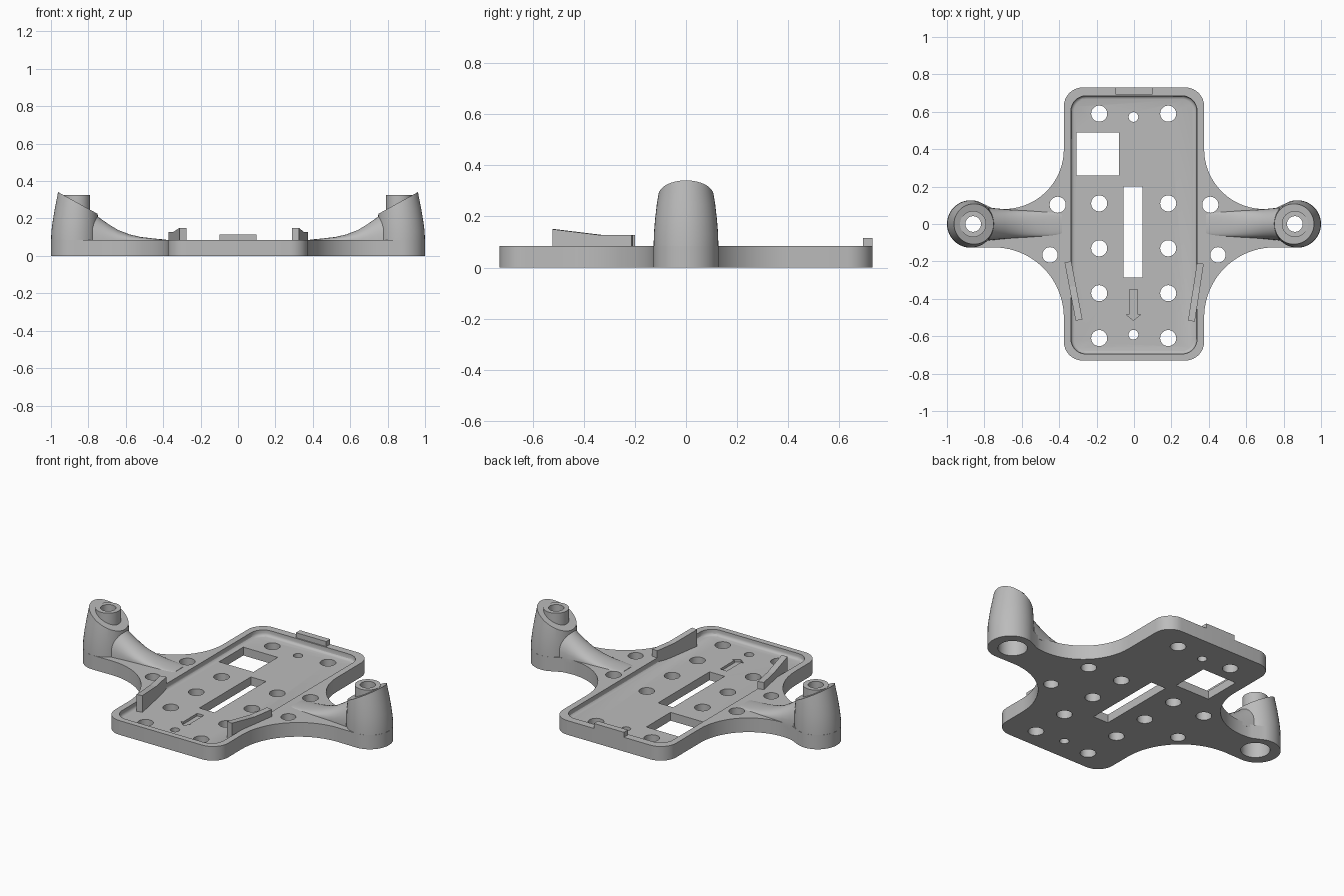
import bpy, bmesh, math
from mathutils import Vector

if "Cube" in bpy.data.objects:
    bpy.data.objects.remove(bpy.data.objects["Cube"])

grey = bpy.data.materials.new("plain grey")
grey.use_nodes = True
colour = (0.5, 0.5, 0.5, 1)
grey.diffuse_color = colour
grey.node_tree.nodes["Principled BSDF"].inputs["Base Color"].default_value = colour

TOP, FLOOR = 0.085, 0.05      # rim height and pocket floor height
POD_X = 0.86                  # centre of each end boss


def finish(name, bm):
    bmesh.ops.recalc_face_normals(bm, faces=bm.faces)
    mesh = bpy.data.meshes.new(name)
    bm.to_mesh(mesh)
    bm.free()
    obj = bpy.data.objects.new(name, mesh)
    bpy.context.collection.objects.link(obj)
    mesh.materials.append(grey)
    return obj


def add_prism(bm, points, vec):
    face = bm.faces.new([bm.verts.new(p) for p in points])
    ext = bmesh.ops.extrude_face_region(bm, geom=[face])
    moved = [v for v in ext["geom"] if isinstance(v, bmesh.types.BMVert)]
    bmesh.ops.translate(bm, verts=moved, vec=vec)


def add_slab(bm, outline, z0, z1):
    add_prism(bm, [(x, y, z0) for x, y in outline], (0, 0, z1 - z0))


def arc(cx, cy, r, a0, a1, n):
    angles = [math.radians(a0 + (a1 - a0) * i / n) for i in range(n + 1)]
    return [(cx + r * math.cos(a), cy + r * math.sin(a)) for a in angles]


def circle(cx, cy, r, n=32):
    return arc(cx, cy, r, 0, 360, n)[:-1]


def rectangle(x0, x1, y0, y1):
    return [(x0, y0), (x1, y0), (x1, y1), (x0, y1)]


def loft(bm, rings):
    rows = [[bm.verts.new(p) for p in ring] for ring in rings]
    n = len(rows[0])
    for a, b in zip(rows, rows[1:]):
        for i in range(n):
            j = (i + 1) % n
            bm.faces.new((a[i], a[j], b[j], b[i]))
    bm.faces.new(rows[0])
    bm.faces.new(rows[-1])


def apply(obj, mod):
    bpy.context.view_layer.objects.active = obj
    bpy.ops.object.modifier_apply(modifier=mod.name)


def boolean(obj, other, operation="DIFFERENCE"):
    other.hide_render = True
    mod = obj.modifiers.new("boolean", "BOOLEAN")
    mod.operation, mod.solver, mod.object = operation, "EXACT", other
    apply(obj, mod)
    bpy.data.objects.remove(other)


def mirror(obj):
    mod = obj.modifiers.new("mirror", "MIRROR")
    mod.use_mirror_merge = False
    apply(obj, mod)


# Base plate: rounded rectangle with concave flares running out to round ends
half = (arc(0.275, -0.63, 0.1, -90, 0, 8)
        + arc(0.75, -0.5, 0.375, 180, 90, 20)
        + arc(0.873, 0, 0.127, -92, 110, 28)
        + arc(0.695, 0.4, 0.32, -78, -180, 20)
        + arc(0.275, 0.63, 0.1, 0, 90, 8))
bm = bmesh.new()
add_slab(bm, half + [(-x, y) for x, y in reversed(half)], 0, TOP)
plate = finish("base_plate", bm)

# Shallow pocket with softened bottom edge
px, y0, y1, r = 0.337, -0.695, 0.685, 0.08
pocket = (arc(px - r, y0 + r, r, -90, 0, 8) + arc(px - r, y1 - r, r, 0, 90, 8)
          + arc(r - px, y1 - r, r, 90, 180, 8) + arc(r - px, y0 + r, r, 180, 270, 8))
bm = bmesh.new()
add_slab(bm, pocket, FLOOR, 0.2)
low = [e for e in bm.edges if all(v.co.z < FLOOR + 0.001 for v in e.verts)]
bmesh.ops.bevel(bm, geom=low, offset=0.018, segments=3, profile=0.5, affect="EDGES")
boolean(plate, finish("pocket_cutter", bm))

# Through holes, slot and square window
bm = bmesh.new()
for row in range(5):
    y = 0.59 - 0.24 * row
    y = y if row == 0 else 0.11 - 0.24 * (row - 1)
    for x in (-0.186, 0.183):
        add_slab(bm, circle(x, y, 0.043), -0.1, 0.3)
for y in (0.572, -0.592):
    add_slab(bm, circle(-0.003, y, 0.026), -0.1, 0.3)
for side in (-1, 1):
    add_slab(bm, circle(side * 0.408, 0.103, 0.043), -0.1, 0.3)
    add_slab(bm, circle(side * 0.449, -0.165, 0.041), -0.1, 0.3)
    add_slab(bm, circle(side * POD_X, 0, 0.08), -0.1, 0.3)
add_slab(bm, rectangle(-0.055, 0.045, -0.287, 0.2), -0.1, 0.3)
add_slab(bm, rectangle(-0.308, -0.08, 0.26, 0.49), -0.1, 0.3)
boolean(plate, finish("hole_cutter", bm))

# Engraved direction arrow
bm = bmesh.new()
side = [(0.022, -0.35), (0.022, -0.485), (0.038, -0.485)]
arrow = side + [(0, -0.515)] + [(-x, y) for x, y in reversed(side)]
add_slab(bm, [(x - 0.003, y) for x, y in arrow], FLOOR - 0.015, 0.2)
boolean(plate, finish("arrow_cutter", bm))

# End pods: tapered round towers sliced by an inward slope
bm = bmesh.new()
levels = [(0.075, 0.873, 0.1265), (0.13, 0.872, 0.126), (0.19, 0.869, 0.121),
          (0.25, 0.866, 0.114), (0.31, 0.864, 0.104), (0.38, 0.86, 0.095)]
loft(bm, [[(x, y, z) for x, y in circle(cx, 0, rad, 40)] for z, cx, rad in levels])
bmesh.ops.bisect_plane(bm, geom=bm.verts[:] + bm.edges[:] + bm.faces[:],
                       plane_co=(0.96, 0, 0.34), plane_no=Vector((-0.55, 0, 1)),
                       clear_outer=True)
bmesh.ops.holes_fill(bm, edges=[e for e in bm.edges if e.is_boundary], sides=0)
pods = finish("end_pods", bm)

# Boss standing in the sloped face, bored through with a wide recess below
bm = bmesh.new()
add_slab(bm, circle(POD_X, 0, 0.07), 0.15, 0.325)
boolean(pods, finish("boss", bm), "UNION")
for radius, top in ((0.08, 0.1), (0.042, 0.5)):
    bm = bmesh.new()
    add_slab(bm, circle(POD_X, 0, radius), -0.1, top)
    boolean(pods, finish("bore_cutter", bm))
mirror(pods)

# Arms: rounded ridges sweeping up from the plate into the pods
bm = bmesh.new()
stations = [(0.385, 0.002, 0.058), (0.45, 0.008, 0.064), (0.52, 0.016, 0.068),
            (0.58, 0.03, 0.072), (0.64, 0.053, 0.075), (0.69, 0.083, 0.079),
            (0.74, 0.118, 0.084), (0.778, 0.148, 0.088)]
rings = []
for x, height, width in stations:
    ring = [(x, -width, TOP - 0.02)]
    for i in range(17):
        a = math.pi * (1 - i / 16)
        ring.append((x, width * math.cos(a), TOP - 0.003 + (height + 0.003) * math.sin(a) ** 0.85))
    rings.append(ring + [(x, width, TOP - 0.02)])
loft(bm, rings)
arms = finish("arms", bm)
mirror(arms)

# Angled guide ribs, taller towards the front
rib_shape = [(0, 0.03), (1, 0.03), (1, 0.15), (0.42, 0.128), (0, 0.128)]
ribs = []
for name, back, front, across in (
        ("right_guide", (-0.371, -0.206), (-0.312, -0.517), (0.036, 0.007)),
        ("left_guide", (0.373, -0.213), (0.325, -0.522), (-0.036, 0.006))):
    a, b = Vector(back), Vector(front)
    bm = bmesh.new()
    add_prism(bm, [(*a.lerp(b, t), z) for t, z in rib_shape], (*across, 0))
    ribs.append(finish(name, bm))

# Small stop tab on the back rim
bm = bmesh.new()
add_slab(bm, rectangle(-0.1, 0.1, 0.692, 0.7299), 0.06, 0.115)
tab = finish("back_tab", bm)

# Smooth shading with crisp edges
bpy.ops.object.select_all(action="DESELECT")
for obj in (plate, pods, arms):
    obj.select_set(True)
bpy.context.view_layer.objects.active = plate
bpy.ops.object.shade_smooth_by_angle(angle=math.radians(30))
